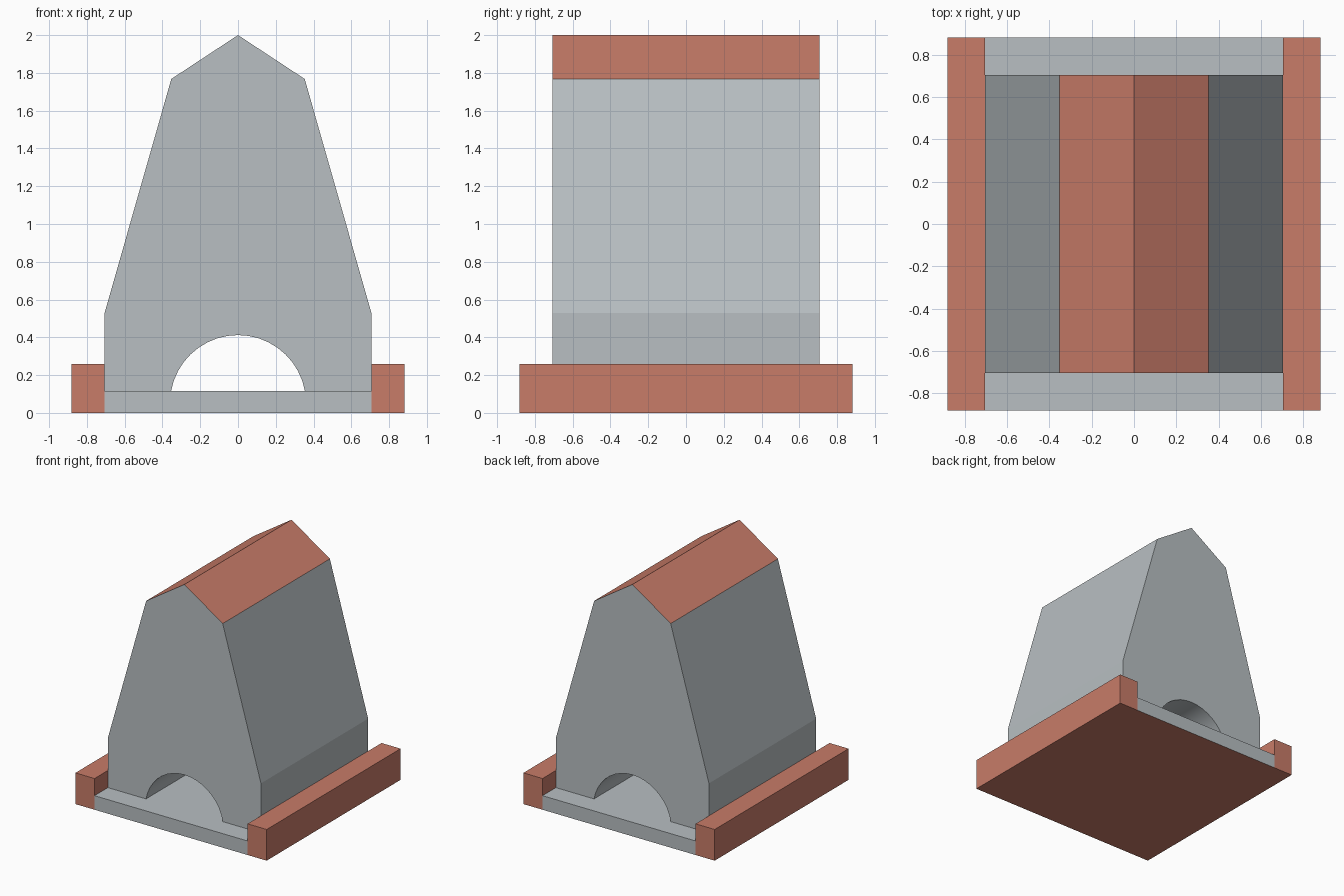
import bpy
import bmesh
from math import asin, cos, pi, radians, sin
from mathutils import Vector

if "Cube" in bpy.data.objects:
    bpy.data.objects.remove(bpy.data.objects["Cube"])

brick = bpy.data.materials.new("brick")
brick.diffuse_color = (0.58, 0.20, 0.14, 1)
brick.use_nodes = True
brick.node_tree.nodes["Principled BSDF"].inputs["Base Color"].default_value = brick.diffuse_color
grey = bpy.data.materials.new("grey")
grey.diffuse_color = (0.48, 0.52, 0.54, 1)
grey.use_nodes = True
grey.node_tree.nodes["Principled BSDF"].inputs["Base Color"].default_value = grey.diffuse_color


def extrude_profile(name, points, half_depth, is_brick):
    """Extrude an x-z profile along y; is_brick(face) picks the coloured faces."""
    bm = bmesh.new()
    face = bm.faces.new([bm.verts.new((x, -half_depth, z)) for x, z in points])
    new = bmesh.ops.extrude_face_region(bm, geom=[face], use_keep_orig=True)["geom"]
    verts = [v for v in new if isinstance(v, bmesh.types.BMVert)]
    bmesh.ops.translate(bm, verts=verts, vec=Vector((0, 2 * half_depth, 0)))
    bmesh.ops.recalc_face_normals(bm, faces=bm.faces[:])
    bm.normal_update()
    for f in bm.faces:
        f.material_index = 1 if is_brick(f) else 0
    mesh = bpy.data.meshes.new(name)
    bm.to_mesh(mesh)
    bm.free()
    mesh.materials.append(grey)
    mesh.materials.append(brick)
    obj = bpy.data.objects.new(name, mesh)
    bpy.context.collection.objects.link(obj)
    return obj


def rectangle(x0, x1, z0, z1):
    return [(x0, z0), (x1, z0), (x1, z1), (x0, z1)]


OUTER, INNER = 0.882, 0.706   # half widths of base and body
FLOOR, RAIL = 0.117, 0.26     # heights of floor plate and side rails

# Floor plate with coloured underside
extrude_profile("floor_plate", rectangle(-INNER, INNER, 0, FLOOR), OUTER,
                lambda f: f.normal.z < -0.9)

# Raised side rails
for side, s in (("left", -1), ("right", 1)):
    extrude_profile(side + "_rail", rectangle(s * INNER, s * OUTER, 0, RAIL), OUTER,
                    lambda f: True)

# Body: tapered gable with an arched tunnel running front to back
R, TOP, STEPS = 0.36, 0.412, 18
centre = TOP - R
start = asin((FLOOR - centre) / R)
angles = [start + (pi - 2 * start) * i / STEPS for i in range(STEPS + 1)]
arch = [(R * cos(a), centre + R * sin(a)) for a in angles]
arch[0] = (arch[0][0], FLOOR)
arch[-1] = (arch[-1][0], FLOOR)
right = [(INNER, FLOOR), (INNER, 0.53), (0.353, 1.768)]
left = [(-x, z) for x, z in reversed(right)]
body = extrude_profile("tunnel_body", right + [(0, 2)] + left + arch[::-1], INNER,
                       lambda f: f.normal.z > 0.5)

# Smooth only the shallow facets of the tunnel
bpy.ops.object.select_all(action="DESELECT")
body.select_set(True)
bpy.context.view_layer.objects.active = body
bpy.ops.object.shade_smooth_by_angle(angle=radians(12))
